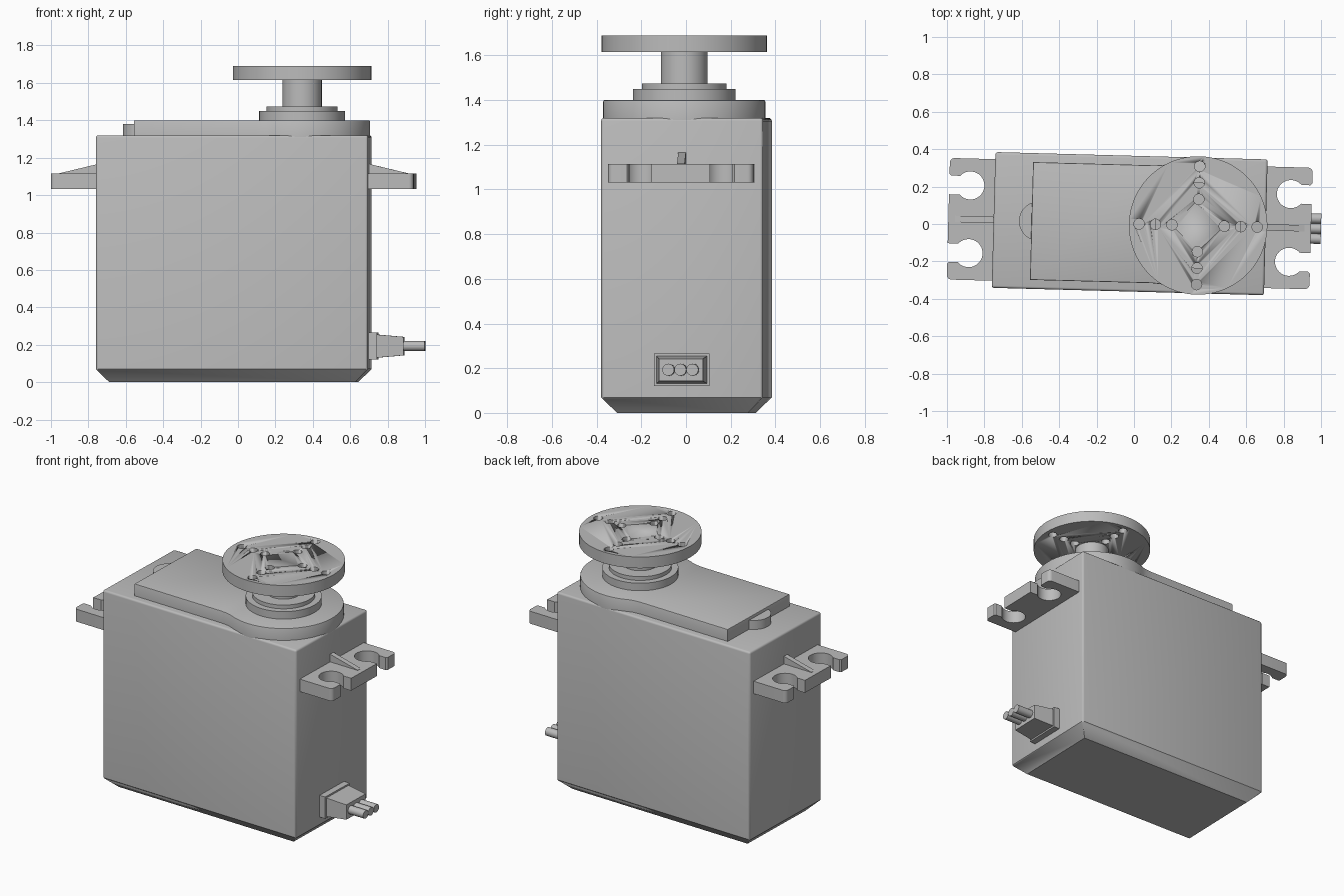
import bpy, bmesh, math
from mathutils import Matrix, Vector

if "Cube" in bpy.data.objects:
    bpy.data.objects.remove(bpy.data.objects["Cube"], do_unlink=True)

grey = bpy.data.materials.new("plain grey")
grey.use_nodes = True
grey.diffuse_color = (0.5, 0.5, 0.5, 1)
grey.node_tree.nodes["Principled BSDF"].inputs["Base Color"].default_value = (0.5, 0.5, 0.5, 1)

# The whole unit sits slightly turned about z
PLACE = Matrix.Translation((-0.023, 0.002, 0)) @ Matrix.Rotation(-0.027, 4, 'Z')
SHAFT_X = 0.366


def finish(name, bm, turn=0):
    bmesh.ops.transform(bm, matrix=PLACE @ Matrix.Rotation(turn, 4, 'Z'), verts=bm.verts)
    bmesh.ops.recalc_face_normals(bm, faces=bm.faces)
    me = bpy.data.meshes.new(name)
    bm.to_mesh(me)
    bm.free()
    me.materials.append(grey)
    ob = bpy.data.objects.new(name, me)
    bpy.context.collection.objects.link(ob)
    bpy.ops.object.select_all(action='DESELECT')
    ob.select_set(True)
    bpy.context.view_layer.objects.active = ob
    bpy.ops.object.shade_smooth_by_angle(angle=math.radians(35))
    return ob


def prism(bm, points, vec):
    """Extrude a closed outline of 3D points along vec."""
    face = bm.faces.new([bm.verts.new(p) for p in points])
    ext = bmesh.ops.extrude_face_region(bm, geom=[face])["geom"]
    bmesh.ops.translate(bm, vec=Vector(vec), verts=[v for v in ext if isinstance(v, bmesh.types.BMVert)])


def arc(cx, cy, r, a0, a1, n):
    return [(cx + r * math.cos(a), cy + r * math.sin(a))
            for a in (a0 + (a1 - a0) * i / n for i in range(n + 1))]


def disc(bm, x, y, r, z0, z1, n=64):
    prism(bm, [(px, py, z0) for px, py in arc(x, y, r, 0, math.tau, n)[:-1]], (0, 0, z1 - z0))


def frustum(bm, sections):
    """Skin rectangles given as (x, half width, z low, z high)."""
    rings = [[bm.verts.new((x, y, z)) for y, z in ((-w, lo), (w, lo), (w, hi), (-w, hi))]
             for x, w, lo, hi in sections]
    for a, b in zip(rings, rings[1:]):
        for i in range(4):
            bm.faces.new((a[i], a[i - 1], b[i - 1], b[i]))
    bm.faces.new(rings[0])
    bm.faces.new(rings[-1])


# Case with a chamfered base and softly rounded upper edges
HX, HY, TOP, CH = 0.728, 0.363, 1.32, 0.07
bm = bmesh.new()
rings = [[bm.verts.new((sx * (HX - d), sy * (HY - d), z))
          for sx, sy in ((-1, -1), (1, -1), (1, 1), (-1, 1))]
         for d, z in ((CH, 0), (0, CH), (0, TOP))]
for a, b in zip(rings, rings[1:]):
    for i in range(4):
        bm.faces.new((a[i - 1], a[i], b[i], b[i - 1]))
bm.faces.new(rings[0])
bm.faces.new(rings[-1])
soft = [e for e in bm.edges if max(v.co.z for v in e.verts) > CH + 0.1]
bmesh.ops.bevel(bm, geom=soft, offset=0.013, segments=3, profile=0.5, affect='EDGES')
finish("case", bm)

# Raised gear cover: rectangle blending into a round end
bm = bmesh.new()
bend = math.radians(115)
outline = [(-0.525, 0.315), (-0.525, -0.315), (0.13, -0.315), (0.18, -0.32)]
outline += arc(SHAFT_X, 0, 0.363, -bend, bend, 56) + [(0.18, 0.32), (0.13, 0.315)]
prism(bm, [(x, y, 1.31) for x, y in outline], (0, 0, 0.09))
rim = [e for e in bm.edges if all(v.co.z > 1.39 for v in e.verts)]
bmesh.ops.bevel(bm, geom=rim, offset=0.006, segments=2, profile=0.5, affect='EDGES')
finish("gear_cover", bm)

# Round boss peeking out behind the cover
bm = bmesh.new()
disc(bm, -0.487, 0, 0.105, 1.31, 1.38)
finish("cover_boss", bm)

# Stepped collar and output shaft
for name, r, z0, z1 in (("lower_collar", 0.23, 1.39, 1.45),
                        ("upper_collar", 0.19, 1.44, 1.475),
                        ("output_shaft", 0.105, 1.46, 1.63)):
    bm = bmesh.new()
    disc(bm, SHAFT_X, 0, r, z0, z1)
    finish(name, bm)

# Round horn with four rows of three holes
bm = bmesh.new()
disc(bm, SHAFT_X, 0, 0.37, 1.615, 1.69, 96)
horn = finish("horn_disc", bm)
bm = bmesh.new()
for k in range(4):
    for r in (0.14, 0.228, 0.316):
        disc(bm, SHAFT_X + r * math.cos(k * math.pi / 2), r * math.sin(k * math.pi / 2),
             0.028, 1.5, 1.8, 24)
cutter = finish("horn_hole_cutter", bm)
cutter.hide_render = True
cutter.hide_set(True)
cutter.display_type = 'WIRE'
cut = horn.modifiers.new("holes", 'BOOLEAN')
cut.operation = 'DIFFERENCE'
cut.solver = 'EXACT'
cut.object = cutter
bpy.context.view_layer.objects.active = horn
bpy.ops.object.modifier_apply(modifier=cut.name)
bpy.data.objects.remove(cutter, do_unlink=True)

# Mounting ears with open keyhole slots and a stiffening rib
TIP, SLOT_Y, SLOT_R, GAP, CORNER = 0.97, 0.181, 0.075, 0.05, 0.025
mouth = math.asin(GAP / SLOT_R)
half = [(TIP, SLOT_Y - GAP)]
half += arc(0.857, SLOT_Y, SLOT_R, -mouth, mouth - math.tau, 32)
half += [(TIP - 0.01, SLOT_Y + GAP), (TIP, SLOT_Y + GAP + 0.01)]
half += arc(TIP - CORNER, 0.325 - CORNER, CORNER, 0, math.pi / 2, 6) + [(0.70, 0.325)]
ear_outline = half + [(x, -y) for x, y in reversed(half)]
for side, turn in (("left", 0), ("right", math.pi)):
    bm = bmesh.new()
    prism(bm, [(x, y, 1.032) for x, y in ear_outline], (0, 0, 0.083))
    finish(side + "_mounting_ear", bm, turn)
    bm = bmesh.new()
    prism(bm, [(x, -0.017, z) for x, z in ((0.71, 1.1), (0.935, 1.1), (0.935, 1.116), (0.71, 1.17))],
          (0, 0.034, 0))
    finish(side + "_ear_rib", bm, turn)

# Cable outlet: flange, tapered sleeve and three wires
bm = bmesh.new()
frustum(bm, ((0.71, 0.124, 0.12, 0.265), (0.77, 0.124, 0.12, 0.265)))
finish("cable_flange", bm)
bm = bmesh.new()
frustum(bm, ((0.76, 0.114, 0.13, 0.255), (0.91, 0.098, 0.143, 0.242)))
finish("cable_sleeve", bm)
for i in (-1, 0, 1):
    bm = bmesh.new()
    prism(bm, [(0.9, y, z) for y, z in arc(i * 0.054, 0.193, 0.027, 0, math.tau, 24)[:-1]], (0.123, 0, 0))
    finish("wire_%d" % (i + 2), bm)
